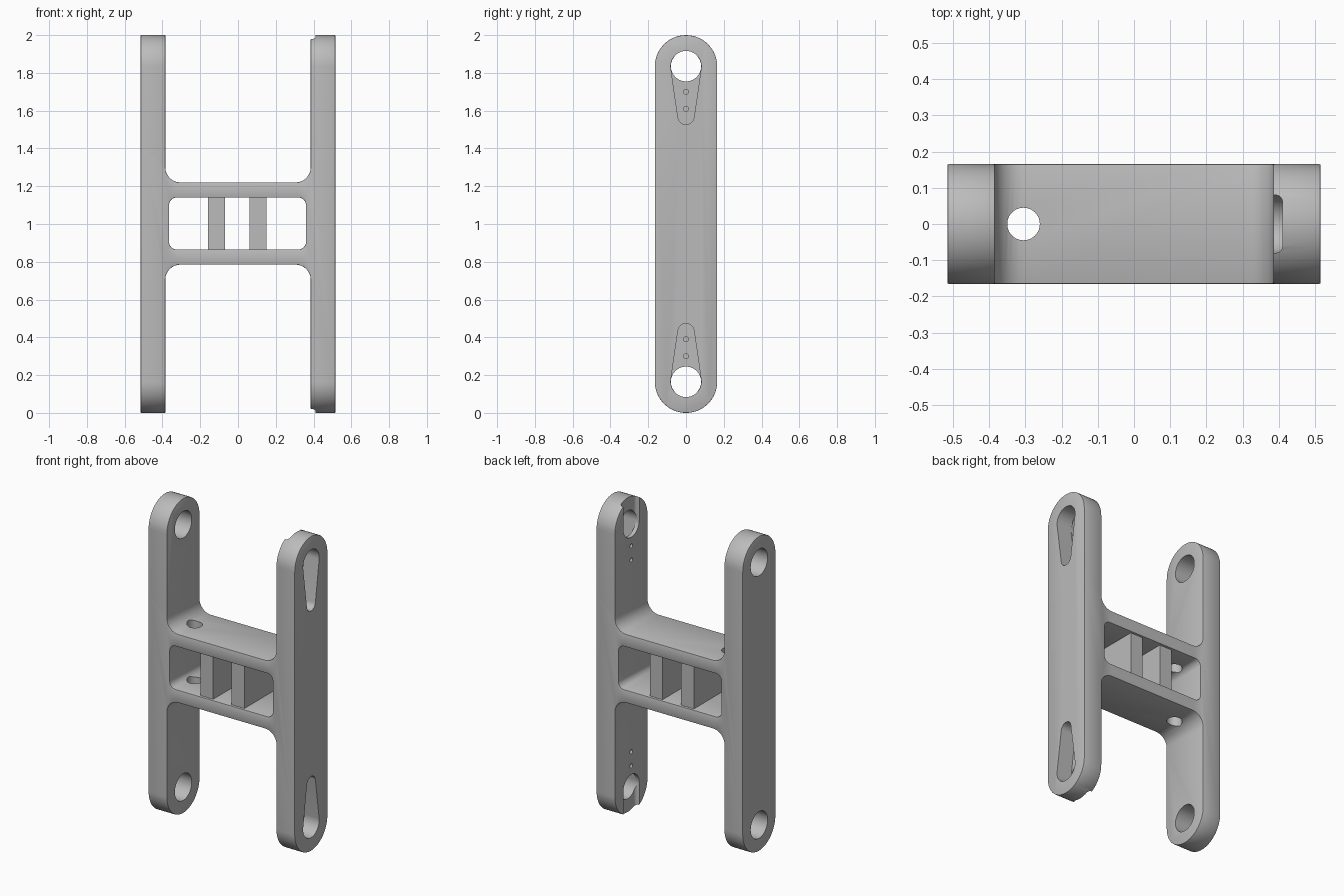
import bpy, bmesh
from math import pi, sin, cos, acos, atan2
from mathutils import Vector

if "Cube" in bpy.data.objects:
    bpy.data.objects.remove(bpy.data.objects["Cube"])

grey = bpy.data.materials.new("plain grey")
grey.use_nodes = True
grey.diffuse_color = (0.5, 0.5, 0.5, 1)
grey.node_tree.nodes["Principled BSDF"].inputs["Base Color"].default_value = (0.5, 0.5, 0.5, 1)


def arc(cx, cy, r, start, end, steps):
    angles = [start + (end - start) * i / steps for i in range(steps + 1)]
    return [(cx + r * cos(a), cy + r * sin(a)) for a in angles]


def circle(cx, cy, r, steps=40):
    return arc(cx, cy, r, 0, 2 * pi, steps)[:-1]


def capsule(z1, r1, z2, r2):
    """Outline around two circles on the centre line, the first one the wider."""
    toward = pi / 2 if z2 > z1 else -pi / 2
    a = acos((r1 - r2) / abs(z2 - z1))
    return (arc(0, z2, r2, toward - a, toward + a, 24)
            + arc(0, z1, r1, toward + a, toward - a + 2 * pi, 32))


def rounded(corners, r, steps=8):
    """Polygon with corners replaced by arcs; r is one radius or one per corner."""
    pts = []
    for i, corner in enumerate(corners):
        radius = r[i] if isinstance(r, list) else r
        p = Vector(corner)
        if not radius:
            pts.append(tuple(p))
            continue
        u = (Vector(corners[i - 1]) - p).normalized()
        v = (Vector(corners[(i + 1) % len(corners)]) - p).normalized()
        c = p + (u + v) * radius
        a, b = atan2(-v.y, -v.x), atan2(-u.y, -u.x)
        b = a + (b - a + pi) % (2 * pi) - pi
        pts += arc(c.x, c.y, radius, a, b, steps)
    return pts


def prism(name, pts, axis, lo, hi):
    place = {"x": lambda a, b: (lo, a, b),
             "y": lambda a, b: (a, lo, b),
             "z": lambda a, b: (a, b, lo)}[axis]
    bm = bmesh.new()
    face = bm.faces.new([bm.verts.new(place(a, b)) for a, b in pts])
    out = bmesh.ops.extrude_face_region(bm, geom=[face])
    step = Vector([(hi - lo) if axis == k else 0 for k in "xyz"])
    bmesh.ops.translate(bm, vec=step, verts=[g for g in out["geom"] if isinstance(g, bmesh.types.BMVert)])
    bmesh.ops.recalc_face_normals(bm, faces=bm.faces)
    mesh = bpy.data.meshes.new(name)
    bm.to_mesh(mesh)
    bm.free()
    mesh.materials.append(grey)
    ob = bpy.data.objects.new(name, mesh)
    bpy.context.collection.objects.link(ob)
    return ob


def select(ob):
    bpy.ops.object.select_all(action="DESELECT")
    ob.select_set(True)
    bpy.context.view_layer.objects.active = ob


def combine(ob, tool, operation="DIFFERENCE"):
    select(ob)
    mod = ob.modifiers.new("combine", "BOOLEAN")
    mod.operation, mod.solver, mod.object = operation, "EXACT", tool
    bpy.ops.object.modifier_apply(modifier=mod.name)
    bpy.data.objects.remove(tool)


OUT, IN, HALF = 0.515, 0.385, 0.165
LOW, HIGH = 0.785, 1.22

# H-shaped frame, with filleted inner corners
outline = [(-OUT, 0), (-IN, 0), (-IN, LOW), (IN, LOW), (IN, 0), (OUT, 0),
           (OUT, 2), (IN, 2), (IN, HIGH), (-IN, HIGH), (-IN, 2), (-OUT, 2)]
frame = prism("frame", rounded(outline, [0.08 if z in (LOW, HIGH) else 0 for x, z in outline]),
              "y", -HALF, HALF)

# Round the arm ends, and open the window in the crossbar
combine(frame, prism("end_rounding", capsule(HALF, HALF, 2 - HALF, HALF), "x", -1, 1), "INTERSECT")
window = rounded([(-0.365, 0.865), (0.36, 0.865), (0.36, 1.14), (-0.365, 1.14)], 0.04)
combine(frame, prism("window_cutter", window, "y", -1, 1))

# Soften the outer edges
select(frame)
bevel = frame.modifiers.new("soft edges", "BEVEL")
bevel.width, bevel.segments = 0.008, 2
bevel.limit_method, bevel.angle_limit = "ANGLE", pi / 3
bpy.ops.object.modifier_apply(modifier=bevel.name)

# Cable hole through both crossbar plates
combine(frame, prism("cable_hole_cutter", circle(-0.305, 0, 0.045), "z", 0.5, 1.5))

# Details at both ends of the arms
FLOOR = 0.41
for end, inward in ((0, 1), (2, -1)):
    def z(d):
        return end + inward * d
    # Bearing hole in the right arm
    combine(frame, prism("bearing_cutter", circle(0, z(HALF), 0.085), "x", -0.7, -0.2))
    # Through hole, tapered pocket and screw holes in the left arm
    combine(frame, prism("shaft_cutter", circle(0, z(HALF), 0.08), "x", 0.2, 0.7))
    combine(frame, prism("pocket_cutter", capsule(z(HALF), 0.081, z(0.43), 0.043), "x", FLOOR, 0.7))
    for d in (0.3, 0.39):
        combine(frame, prism("screw_cutter", circle(0, z(d), 0.013, 16), "x", 0.2, 0.7))
    # Slot from the hole to the arm's end, on the inner side
    slot = rounded([(0.3, -0.08), (FLOOR, -0.08), (FLOOR, 0.08), (0.3, 0.08)], [0, 0.02, 0.02, 0])
    combine(frame, prism("slot_cutter", slot, "z", *sorted((z(-0.1), z(HALF)))))

# Upright ribs in the window
ribs = []
for name, x in (("right_rib", -0.115), ("left_rib", 0.105)):
    w = 0.045
    box = [(x - w, -0.15), (x + w, -0.15), (x + w, 0.15), (x - w, 0.15)]
    ribs.append(prism(name, box, "z", 0.86, 1.145))

for ob in [frame] + ribs:
    select(ob)
    bpy.ops.object.shade_smooth_by_angle(angle=pi / 6)
